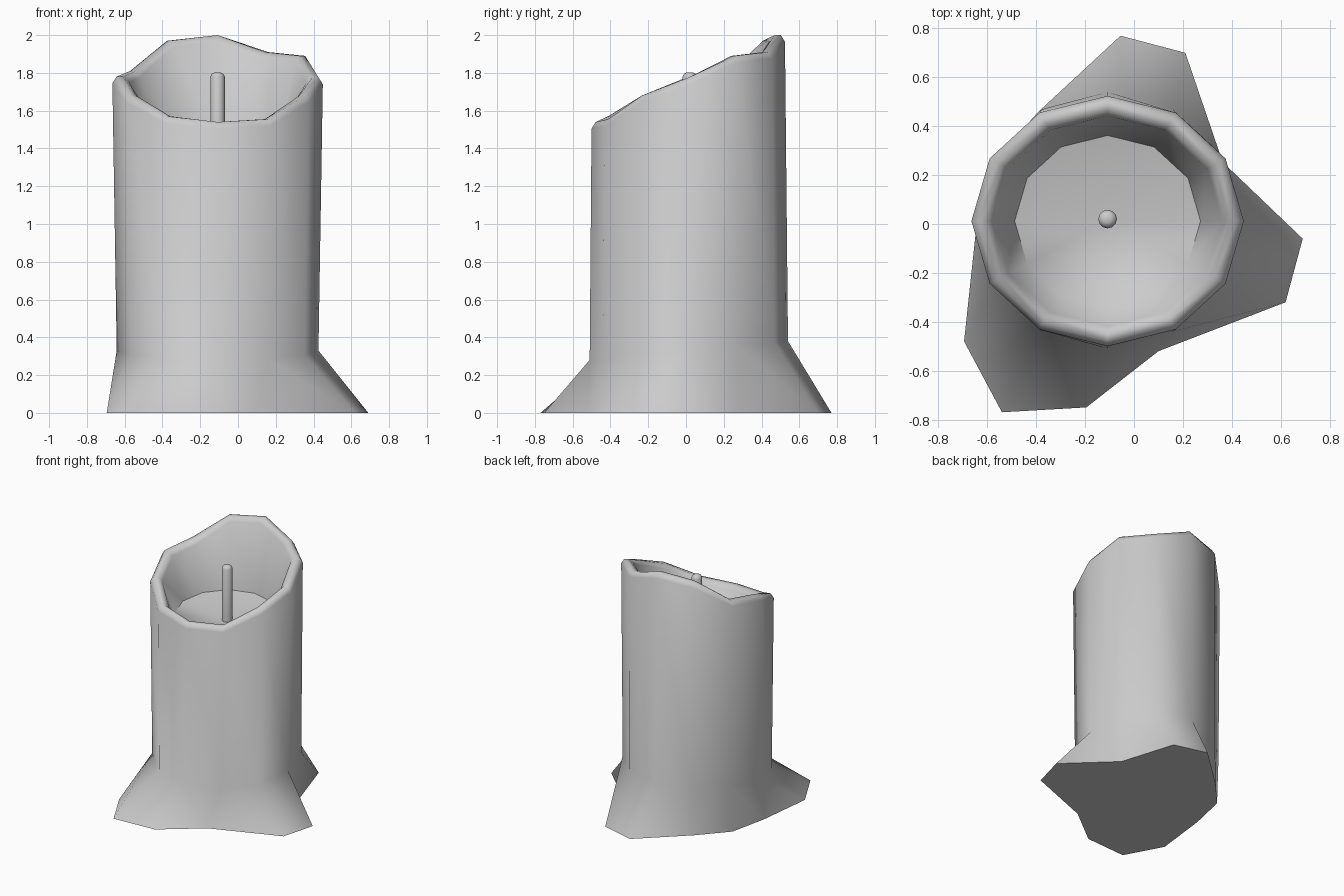
import bpy, bmesh
from math import sin, cos, radians

if "Cube" in bpy.data.objects:
    bpy.data.objects.remove(bpy.data.objects["Cube"])

CX, CY = -0.108, 0.012
ANGLES = [radians(90 - 30 * i) for i in range(12)]  # clockwise from the back

# Melted rim height and spread foot outline, one entry per side
RIM = [2.0, 1.91, 1.89, 1.775, 1.68, 1.555, 1.54, 1.57, 1.68, 1.78, 1.81, 1.97]
FOOT = [(-0.055, 0.77), (0.21, 0.70), (0.345, 0.27), (0.69, -0.06),
        (0.62, -0.32), (0.10, -0.52), (-0.195, -0.75), (-0.54, -0.77),
        (-0.695, -0.48), (-0.645, -0.05), (-0.58, 0.25), (-0.39, 0.46)]


def finish(name, bm, angle):
    bmesh.ops.recalc_face_normals(bm, faces=bm.faces)
    mesh = bpy.data.meshes.new(name)
    bm.to_mesh(mesh)
    bm.free()
    ob = bpy.data.objects.new(name, mesh)
    bpy.context.collection.objects.link(ob)
    bpy.ops.object.select_all(action='DESELECT')
    ob.select_set(True)
    bpy.context.view_layer.objects.active = ob
    bpy.ops.object.shade_smooth_by_angle(angle=radians(angle))


def ring(bm, rx, ry, heights, cy=CY):
    return [bm.verts.new((CX + rx * cos(a), cy + ry * sin(a), z))
            for a, z in zip(ANGLES, heights)]


# Candle body: foot, waist, outer wall, rounded rim and hollow
bm = bmesh.new()
rings = [
    [bm.verts.new((x, y, 0)) for x, y in FOOT],
    ring(bm, 0.534, 0.525, [0.33 + 0.05 * sin(a) for a in ANGLES], 0.015),
    ring(bm, 0.557, 0.512, [z - 0.035 for z in RIM]),
    ring(bm, 0.535, 0.49, RIM),
    ring(bm, 0.50, 0.457, RIM),
    ring(bm, 0.47, 0.43, [z - 0.03 for z in RIM]),
    ring(bm, 0.38, 0.35, [1.42 + 0.03 * sin(a) for a in ANGLES]),
]
for low, high in zip(rings, rings[1:]):
    for i in range(12):
        j = (i + 1) % 12
        bm.faces.new((low[i], low[j], high[j], high[i]))
bm.faces.new(rings[0])
centre = bm.verts.new((CX, CY, 1.37))
for i in range(12):
    bm.faces.new((rings[-1][i], rings[-1][(i + 1) % 12], centre))
finish("candle_body", bm, 65)

# Wick: small cylinder with a softened tip
bm = bmesh.new()
SIDES = 12
previous = None
for r, z in [(0.038, 1.36), (0.038, 1.78), (0.03, 1.795), (0.015, 1.803)]:
    loop = [bm.verts.new((CX + r * cos(radians(360 * i / SIDES)),
                          0.02 + r * sin(radians(360 * i / SIDES)), z))
            for i in range(SIDES)]
    if previous:
        for i in range(SIDES):
            j = (i + 1) % SIDES
            bm.faces.new((previous[i], previous[j], loop[j], loop[i]))
    else:
        bm.faces.new(loop)
    previous = loop
bm.faces.new(previous)
finish("wick", bm, 60)
